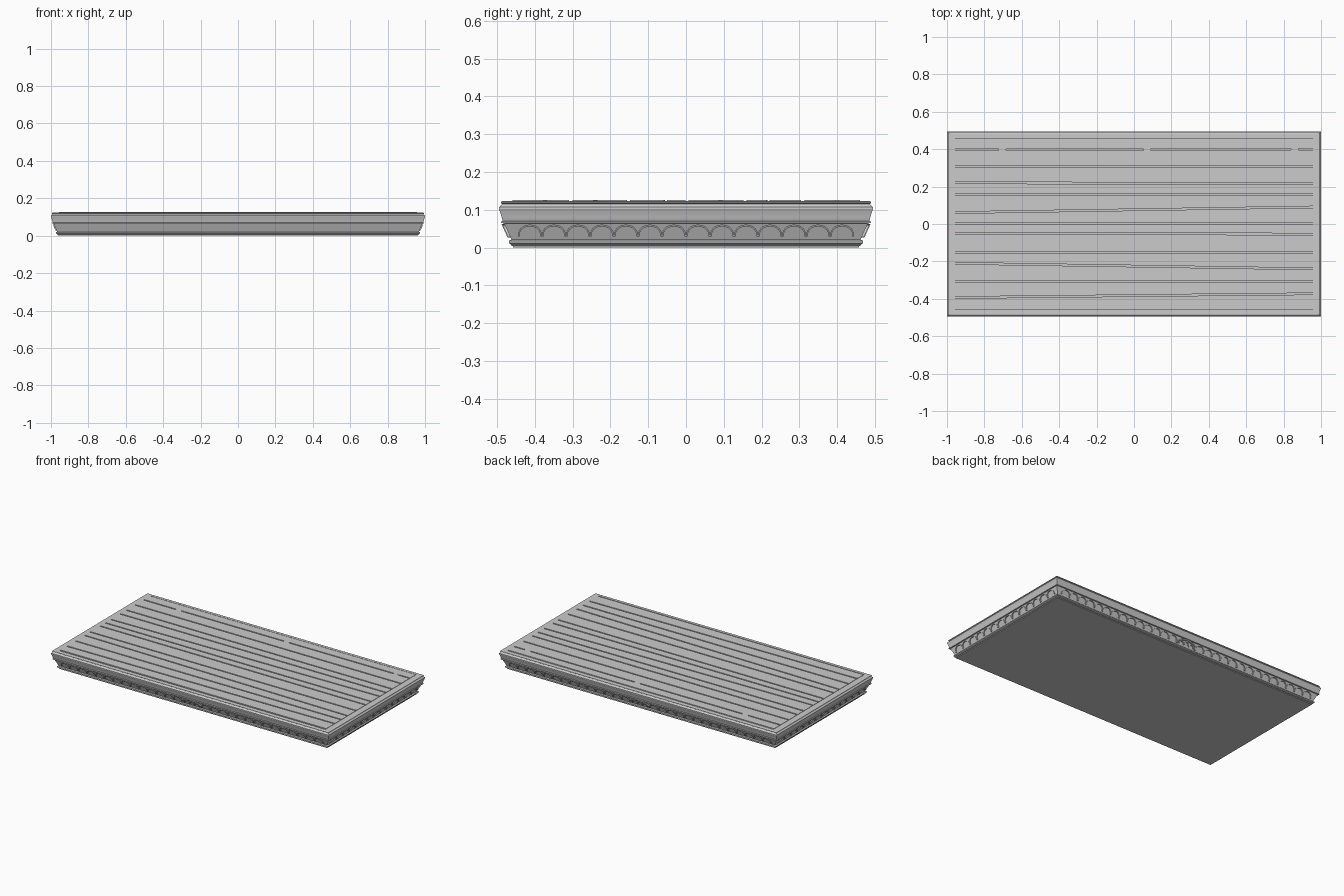
import bpy, bmesh, math

if "Cube" in bpy.data.objects:
    bpy.data.objects.remove(bpy.data.objects["Cube"])

HX, HY = 1.0, 0.495          # half length and half depth
TOP = 0.1255


def make(name, bm):
    bmesh.ops.recalc_face_normals(bm, faces=bm.faces)
    me = bpy.data.meshes.new(name)
    bm.to_mesh(me)
    bm.free()
    ob = bpy.data.objects.new(name, me)
    bpy.context.collection.objects.link(ob)
    return ob


def loft(bm, rings):
    """Skin closed rings of points and cap both ends."""
    vs = [[bm.verts.new(p) for p in r] for r in rings]
    n = len(vs[0])
    for a, b in zip(vs, vs[1:]):
        for i in range(n):
            j = (i + 1) % n
            bm.faces.new((a[i], a[j], b[j], b[i]))
    bm.faces.new(vs[0])
    bm.faces.new(vs[-1])


def rect(hx, hy, z):
    return [(-hx, -hy, z), (hx, -hy, z), (hx, hy, z), (-hx, hy, z)]


# Moulded slab: (inset from the widest edge, height)
profile = [(0.037, 0), (0.037, 0.004), (0.032, 0.006), (0.032, 0.008),
           (0.026, 0.012), (0.026, 0.018), (0.033, 0.021), (0.014, 0.064),
           (0.006, 0.065), (0.006, 0.069), (0.010, 0.071), (0.008, 0.077),
           (0.005, 0.088), (0.001, 0.100), (0, 0.102), (0, 0.107),
           (0.006, 0.112), (0.008, 0.116), (0.005, 0.118), (0.005, 0.121),
           (0.010, 0.1235)]
rings = [rect(HX - d, HY - d, z) for d, z in profile]
PX, PY = 0.957, 0.467        # plank field, recessed inside the rim
rings += [rect(PX, PY, 0.1235), rect(PX, PY, 0.116)]
bm = bmesh.new()
loft(bm, rings)
make("moulded_slab", bm)

# Planks between seams given as (y at left end, y at right end)
seams = [(-0.463, -0.463), (-0.393, -0.373), (-0.305, -0.305), (-0.21, -0.24),
         (-0.152, -0.152), (-0.051, -0.054), (0.003, 0.003), (0.061, 0.091),
         (0.156, 0.156), (0.22, 0.217), (0.309, 0.309), (0.396, 0.4), (0.465, 0.465)]
G = 0.0042
for k, ((l0, r0), (l1, r1)) in enumerate(zip(seams, seams[1:])):
    bm = bmesh.new()
    loft(bm, [[(-PX, l0 + G, z), (PX, r0 + G, z), (PX, r1 - G, z), (-PX, l1 - G, z)]
              for z in (0.115, TOP)])
    make(f"plank_{k + 1}", bm)

# Short bridges interrupting one seam
for k, x in enumerate((-0.705, 0.07, 0.86)):
    bm = bmesh.new()
    loft(bm, [[(x - 0.02, 0.392, z), (x + 0.02, 0.392, z),
               (x + 0.02, 0.404, z), (x - 0.02, 0.404, z)] for z in (0.115, TOP)])
    make(f"seam_bridge_{k + 1}", bm)


def on_frieze(side, u, z, out):
    """Point on the sloping frieze, u along the side, out from its face."""
    d = 0.033 - 0.019 * (z - 0.021) / 0.043 - out
    if side in ("front", "back"):
        s = -1 if side == "front" else 1
        return (u, s * (HY - d), z)
    s = 1 if side == "right" else -1
    return (s * (HX - d), u, z)


def arch(bm, side, c, half, z0, z1, foot, crown, out, n=10):
    """Raised arch band whose legs taper to narrow feet."""
    outer, inner = [], []
    for i in range(n + 1):
        t = math.pi * i / n
        co, si = math.cos(t), math.sin(t) ** 0.8 if 0 < i < n else 0
        outer.append((c - half * co, z0 + (z1 - z0) * si))
        inner.append((c - (half - foot) * co, z0 + (z1 - z0 - crown) * si))
    for i in range(n):
        quad = [outer[i], outer[i + 1], inner[i + 1], inner[i]]
        loft(bm, [[on_frieze(side, u, z, o) for u, z in quad] for o in (-0.002, out)])
    bmesh.ops.remove_doubles(bm, verts=bm.verts, dist=1e-6)


# Arcades around the frieze
for side in ("front", "back", "left", "right"):
    bm = bmesh.new()
    if side in ("left", "right"):
        step = 0.89 / 14
        centres = [-0.445 + step * (i + 0.5) for i in range(14)]
    else:
        step = 0.874 / 14
        centres = [s * (0.07 + step * (i + 0.5)) for i in range(14) for s in (-1, 1)]
    for c in centres:
        arch(bm, side, c, step / 2, 0.029, 0.061, 0.004, 0.005, 0.006)
    make(f"{side}_arcade", bm)

# Centre ornament on both long sides
for side in ("front", "back"):
    bm = bmesh.new()
    arch(bm, side, 0, 0.07, 0.027, 0.062, 0.008, 0.006, 0.008)
    for c in (-0.036, 0.036):
        arch(bm, side, c, 0.02, 0.03, 0.048, 0.005, 0.005, 0.006)
    arch(bm, side, 0, 0.018, 0.034, 0.054, 0.006, 0.006, 0.007)
    make(f"{side}_centre_ornament", bm)
